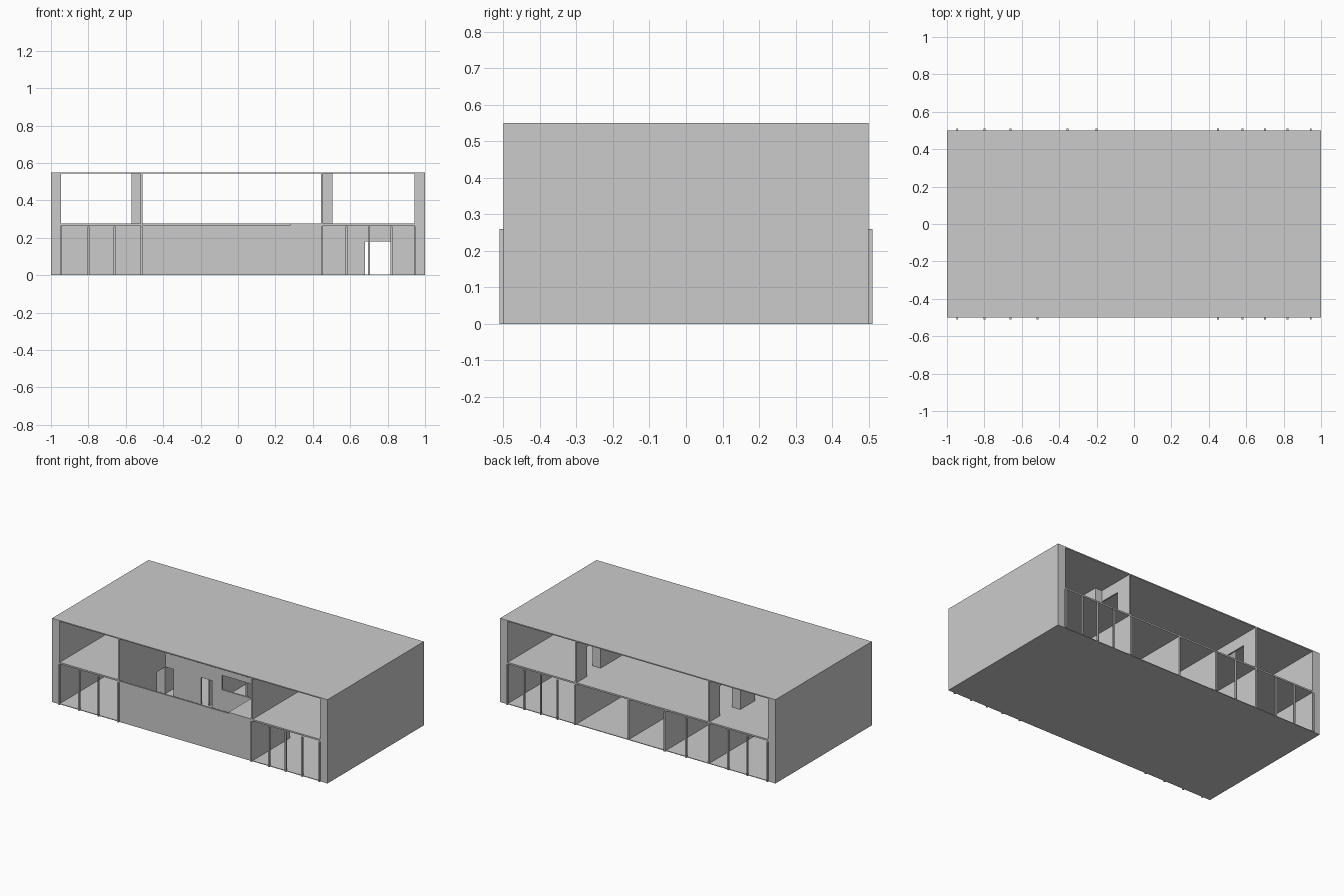
import bpy, bmesh
from mathutils import Matrix

if "Cube" in bpy.data.objects:
    bpy.data.objects.remove(bpy.data.objects["Cube"])

H = 0.55          # overall height
S0, S1 = 0.265, 0.275   # intermediate slab
R = 0.543         # underside of roof
F = 0.004         # top of ground floor


def build(name, boxes):
    """One object from a list of (x0, x1, y0, y1, z0, z1) boxes."""
    bm = bmesh.new()
    for x0, x1, y0, y1, z0, z1 in boxes:
        m = Matrix.Translation(((x0 + x1) / 2, (y0 + y1) / 2, (z0 + z1) / 2))
        m = m @ Matrix.Diagonal((x1 - x0, y1 - y0, z1 - z0, 1))
        bmesh.ops.create_cube(bm, size=1, matrix=m)
    me = bpy.data.meshes.new(name)
    bm.to_mesh(me)
    bm.free()
    ob = bpy.data.objects.new(name, me)
    bpy.context.collection.objects.link(ob)
    return ob


def wall(name, axis, at, a, b, z0, z1, holes=(), t=0.01):
    """Straight wall along an axis; holes are (start, end, bottom, top)."""
    parts, pos = [], a
    for h0, h1, hz0, hz1 in sorted(holes):
        if h0 > pos:
            parts.append((pos, h0, z0, z1))
        if hz0 > z0:
            parts.append((h0, h1, z0, hz0))
        if hz1 < z1:
            parts.append((h0, h1, hz1, z1))
        pos = h1
    if pos < b:
        parts.append((pos, b, z0, z1))
    lo, hi = at - t / 2, at + t / 2
    if axis == 'x':
        boxes = [(p, q, lo, hi, u, v) for p, q, u, v in parts]
    else:
        boxes = [(lo, hi, p, q, u, v) for p, q, u, v in parts]
    return build(name, boxes)


# Outer shell
build("ground_floor", [(-1, 1, -0.5, 0.5, 0, F)])
build("roof", [(-1, 1, -0.5, 0.5, R, H)])
build("left_end_wall", [(-1, -0.945, -0.5, 0.5, F, R)])
build("right_end_wall", [(0.945, 1, -0.5, 0.5, F, R)])

# Upper floor slab around the double-height void at the front
build("upper_floor", [
    (-0.945, -0.51, -0.5, 0.5, S0, S1),
    (0.28, 0.945, -0.5, 0.5, S0, S1),
    (-0.51, 0.28, -0.03, 0.5, S0, S1)])

# Front panel closing the middle of the ground storey
build("front_panel", [(-0.51, 0.45, -0.5, -0.49, F, 0.268)])

# Ground storey cross walls
wall("hall_back_wall", 'x', -0.02, -0.51, 0.445, F, S0,
     [(-0.51, -0.45, F, 0.18), (-0.25, -0.17, F, 0.18), (-0.10, 0.24, 0.14, 0.235)])
wall("left_cross_wall", 'x', -0.02, -0.945, -0.52, F, S0)
wall("right_cross_wall", 'x', -0.02, 0.455, 0.945, F, S0, [(0.68, 0.82, F, 0.18)])

# Ground storey partitions
for name, x in (("left", -0.515), ("right", 0.45)):
    wall(name + "_ground_partition", 'y', x, -0.5, 0.5, F, S0,
         [(-0.11, -0.03, F, 0.18)])
for i, x in enumerate((-0.2, 0.07)):
    wall(f"back_room_partition_{i + 1}", 'y', x, -0.015, 0.5, F, S0)

# Upper storey partitions with doorways, and boxed shafts beside them
for name, x, s in (("left", -0.515, -1), ("right", 0.45, 1)):
    wall(name + "_upper_partition", 'y', x, -0.5, 0.5, S1, R,
         [(0.25, 0.39, S1, 0.47)])
    e = sorted((x + s * 0.005, x + s * 0.055))
    build(name + "_shaft", [(e[0], e[1], 0.10, 0.25, S1, R)])

# Slim facade posts, front and back
front_x = (-0.945, -0.8, -0.66, -0.515, 0.45, 0.58, 0.7, 0.82, 0.945)
back_x = (-0.945, -0.8, -0.66, -0.355, -0.2, 0.45, 0.58, 0.7, 0.82, 0.945)
for side, xs, y0, y1 in (("front", front_x, -0.51, -0.5), ("back", back_x, 0.5, 0.51)):
    for i, x in enumerate(xs):
        build(f"{side}_post_{i + 1}", [(x - 0.005, x + 0.005, y0, y1, 0, 0.26)])
